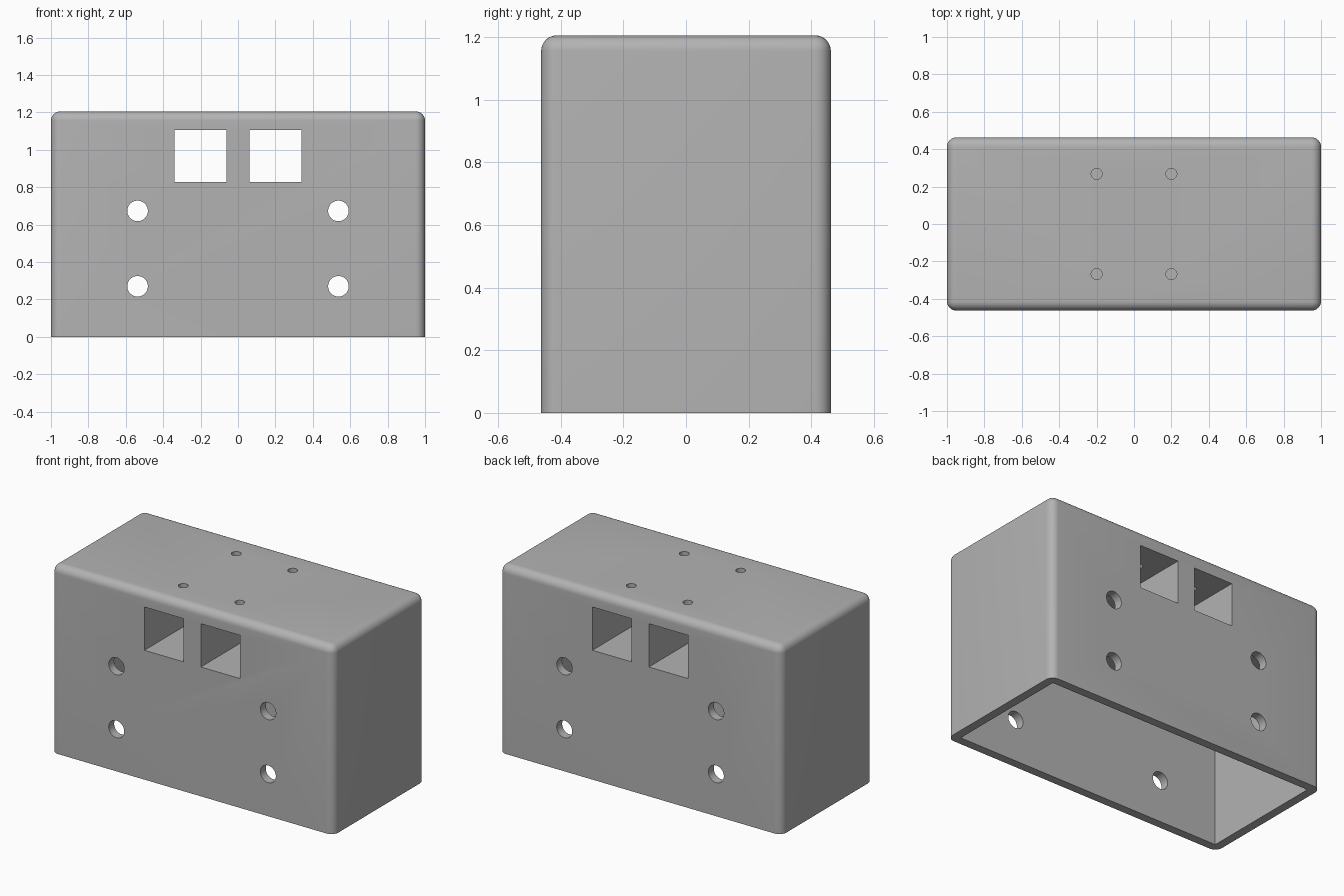
import bpy, bmesh, math
from mathutils import Matrix, Vector

cube = bpy.data.objects.get("Cube")
if cube:
    bpy.data.objects.remove(cube, do_unlink=True)

W, D, H = 2.0, 0.925, 1.205      # outer size
WALL, CEILING = 0.055, 0.78      # wall thickness, top of the hollow
ROUND = 0.05                     # edge radius

grey = bpy.data.materials.new("grey plastic")
grey.use_nodes = True
colour = (0.45, 0.45, 0.45, 1)
grey.diffuse_color = colour
grey.node_tree.nodes["Principled BSDF"].inputs["Base Color"].default_value = colour


def to_object(bm, name):
    mesh = bpy.data.meshes.new(name)
    bm.to_mesh(mesh)
    bm.free()
    mesh.materials.append(grey)
    obj = bpy.data.objects.new(name, mesh)
    bpy.context.collection.objects.link(obj)
    return obj


def add_box(bm, low, high):
    low, high = Vector(low), Vector(high)
    matrix = Matrix.Translation((low + high) / 2) @ Matrix.Diagonal((*(high - low), 1))
    return bmesh.ops.create_cube(bm, size=1, matrix=matrix)


def add_rod(bm, centre, radius, length, turn=0):
    matrix = Matrix.Translation(centre) @ Matrix.Rotation(turn, 4, 'X')
    bmesh.ops.create_cone(bm, cap_ends=True, segments=48, radius1=radius,
                          radius2=radius, depth=length, matrix=matrix)


# Housing block, rounded everywhere except around the open bottom
bm = bmesh.new()
add_box(bm, (-W / 2, -D / 2, 0), (W / 2, D / 2, H))
edges = [e for e in bm.edges if max(v.co.z for v in e.verts) > 0.01]
bmesh.ops.bevel(bm, geom=edges, offset=ROUND, segments=8, profile=0.5, affect='EDGES')
housing = to_object(bm, "housing")

# Hollow, open at the bottom
bm = bmesh.new()
add_box(bm, (-W / 2 + WALL, -D / 2 + WALL, -0.1), (W / 2 - WALL, D / 2 - WALL, CEILING))
cutters = [to_object(bm, "hollow_cutter")]

# Square tunnels running front to back
bm = bmesh.new()
for x in (-0.2, 0.2):
    add_box(bm, (x - 0.139, -0.6, 0.828), (x + 0.139, 0.6, 1.105))
cutters.append(to_object(bm, "tunnel_cutter"))

# Round holes through front and back walls
bm = bmesh.new()
for x in (-0.537, 0.537):
    for z in (0.27, 0.673):
        add_rod(bm, (x, 0, z), 0.055, 1.2, math.pi / 2)
cutters.append(to_object(bm, "wall_hole_cutter"))

# Screw holes from the top into the tunnels
bm = bmesh.new()
for x in (-0.2, 0.2):
    for y in (-0.268, 0.268):
        add_rod(bm, (x, y, H), 0.029, 0.3)
cutters.append(to_object(bm, "screw_hole_cutter"))

# Cut, apply, and discard the cutters
bpy.ops.object.select_all(action='DESELECT')
bpy.context.view_layer.objects.active = housing
housing.select_set(True)
for cutter in cutters:
    cutter.hide_render = True
    mod = housing.modifiers.new(cutter.name, 'BOOLEAN')
    mod.operation = 'DIFFERENCE'
    mod.solver = 'EXACT'
    mod.object = cutter
    bpy.ops.object.modifier_apply(modifier=mod.name)
    bpy.data.objects.remove(cutter, do_unlink=True)

bpy.ops.object.shade_smooth_by_angle(angle=math.radians(30))
